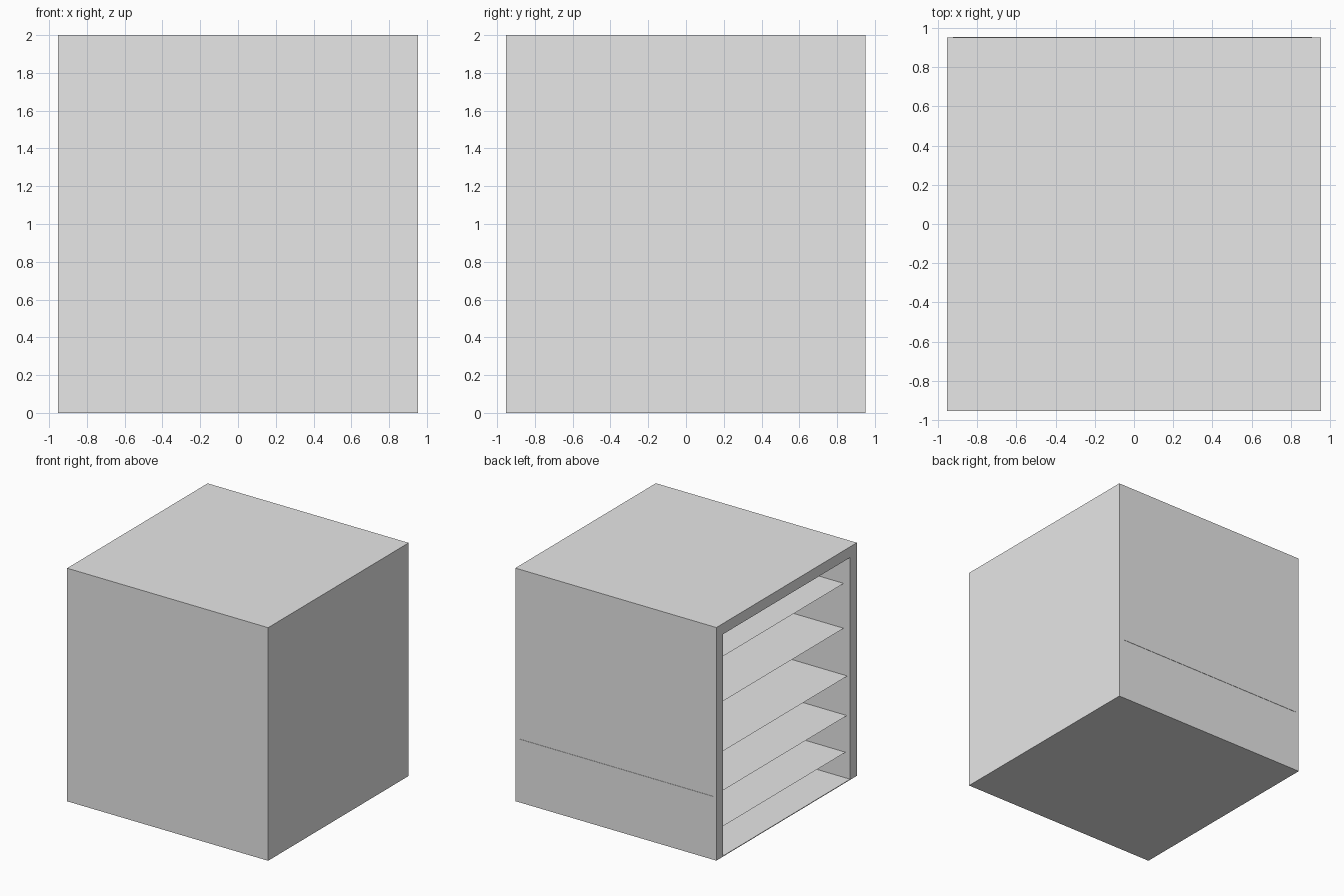
import bpy
import bmesh

if "Cube" in bpy.data.objects:
    bpy.data.objects.remove(bpy.data.objects["Cube"], do_unlink=True)

HALF = 0.954      # outer half width
BACK = 0.951      # outer back face
WALL = 0.092      # panel thickness
HEIGHT = 2.0
FLOOR = 0.006     # thin base panel

grey = bpy.data.materials.new("light_grey")
grey.use_nodes = True
grey.diffuse_color = (0.8, 0.8, 0.8, 1)
grey.node_tree.nodes["Principled BSDF"].inputs["Base Color"].default_value = (0.8, 0.8, 0.8, 1)


def add_object(name, bm):
    mesh = bpy.data.meshes.new(name)
    bmesh.ops.recalc_face_normals(bm, faces=bm.faces)
    bm.to_mesh(mesh)
    bm.free()
    mesh.materials.append(grey)
    obj = bpy.data.objects.new(name, mesh)
    bpy.context.collection.objects.link(obj)
    return obj


def box(name, low, high):
    bm = bmesh.new()
    bmesh.ops.create_cube(bm, size=1)
    for v in bm.verts:
        v.co = [(a + b) / 2 + c * (b - a) for a, b, c in zip(low, high, v.co)]
    return add_object(name, bm)


def sheet(name, x0, x1, y0, y1, z):
    bm = bmesh.new()
    bm.faces.new([bm.verts.new(p) for p in
                  ((x0, y0, z), (x1, y0, z), (x1, y1, z), (x0, y1, z))])
    return add_object(name, bm)


# Cabinet shell, hollowed out through its open side
shell = box("cabinet_shell", (-HALF, -HALF, 0), (HALF, BACK, HEIGHT))
cutter = box("cavity_cutter", (-HALF - 0.1, -HALF + WALL, FLOOR),
             (HALF - WALL, BACK - WALL, HEIGHT - WALL))
cutter.hide_render = True
cutter.hide_viewport = True
cutter.display_type = 'WIRE'
cut = shell.modifiers.new("cavity", 'BOOLEAN')
cut.operation = 'DIFFERENCE'
cut.solver = 'EXACT'
cut.object = cutter

# Thin shelves: front edge inset, height, back edge
inside = BACK - WALL / 2
shelves = [(0.06, 1.67, inside), (0.06, 1.285, inside), (0.025, 0.885, inside),
           (0.03, 0.544, HALF), (0.043, 0.226, inside)]
for number, (inset, z, back) in enumerate(shelves, 1):
    sheet(f"shelf_{number}", -HALF + inset, HALF - WALL / 2, -HALF + WALL / 2, back, z)
